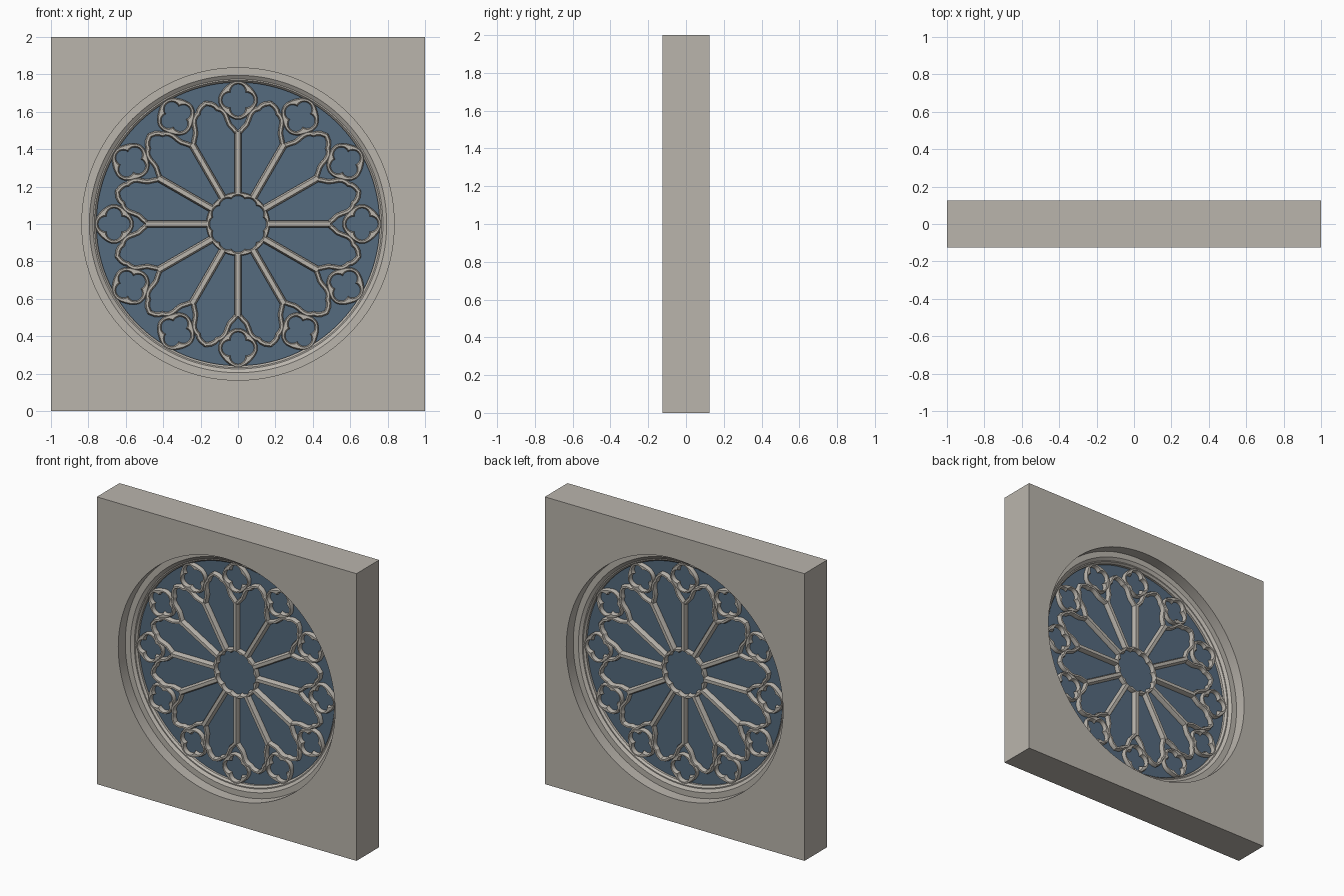
import bpy, bmesh, math
from mathutils import Vector

if "Cube" in bpy.data.objects:
    bpy.data.objects.remove(bpy.data.objects["Cube"])

CZ = 1.0          # height of the window centre
TAU = math.tau


def material(name, rgb):
    m = bpy.data.materials.new(name)
    m.diffuse_color = (*rgb, 1)
    m.use_nodes = True
    m.node_tree.nodes["Principled BSDF"].inputs["Base Color"].default_value = m.diffuse_color
    return m


STONE = material("warm_stone", (0.49, 0.46, 0.415))
GLASS = material("blue_glass", (0.09, 0.145, 0.21))


def finish(name, bm, mat):
    bmesh.ops.recalc_face_normals(bm, faces=bm.faces)
    me = bpy.data.meshes.new(name)
    bm.to_mesh(me)
    bm.free()
    ob = bpy.data.objects.new(name, me)
    bpy.context.collection.objects.link(ob)
    me.materials.append(mat)
    bpy.ops.object.select_all(action='DESELECT')
    ob.select_set(True)
    bpy.context.view_layer.objects.active = ob
    bpy.ops.object.shade_smooth_by_angle(angle=math.radians(30))
    return ob


def bridge(bm, loops, closed):
    """Skin a list of equal cross-sections; each section is a closed polygon."""
    n = len(loops[0])
    pairs = list(zip(loops, loops[1:]))
    if closed:
        pairs.append((loops[-1], loops[0]))
    for a, b in pairs:
        for i in range(n):
            j = (i + 1) % n
            bm.faces.new((a[i], a[j], b[j], b[i]))
    if not closed:
        bm.faces.new(loops[0])
        bm.faces.new(loops[-1])


def polar(bm, section, steps, centre=(0, 0), turn=0.0, start=0.0, span=TAU):
    """Sweep (radius or radius function, y) points round a centre."""
    closed = span == TAU
    loops = []
    for k in range(steps if closed else steps + 1):
        a = start + span * k / steps
        loop = []
        for r, y in section:
            r = r(a) if callable(r) else r
            loop.append(bm.verts.new((centre[0] + r * math.cos(a + turn), y,
                                      CZ + centre[1] + r * math.sin(a + turn))))
        loops.append(loop)
    bridge(bm, loops, closed)


def bar(bm, path, half, face, depth, turn):
    """Chamfered bar along a flat path, mitred at its corners."""
    sec = [(-half, -depth * .4), (-face, -depth), (face, -depth), (half, -depth * .4),
           (half, depth * .4), (face, depth), (-face, depth), (-half, depth * .4)]
    pts = [Vector(p) for p in path]
    c, s = math.cos(turn), math.sin(turn)
    loops = []
    for i, p in enumerate(pts):
        d0 = (p - pts[i - 1]).normalized() if i else (pts[1] - p).normalized()
        d1 = (pts[i + 1] - p).normalized() if i < len(pts) - 1 else d0
        t = (d0 + d1).normalized()
        n = Vector((-t.y, t.x)) / max(t.dot(d0), .6)
        loop = []
        for w, y in sec:
            q = p + n * w
            loop.append(bm.verts.new((q.x * c - q.y * s, y, CZ + q.x * s + q.y * c)))
        loops.append(loop)
    bridge(bm, loops, False)


# Square wall with a round opening
def square(a):
    return 1 / max(abs(math.cos(a)), abs(math.sin(a)))


bm = bmesh.new()
polar(bm, [(square, -.125), (.835, -.125), (.835, .125), (square, .125)], 144)
finish("wall", bm, STONE)

# Ring of 36 arch stones, chamfered toward the glass
bm = bmesh.new()
for k in range(36):
    polar(bm, [(.836, -.048), (.795, -.048), (.775, -.034), (.775, .034),
               (.795, .048), (.836, .048)], 4,
          start=math.radians(5 + 10 * k), span=math.radians(10))
finish("arch_stones", bm, STONE)

# Thin inner moulding
bm = bmesh.new()
polar(bm, [(.78, -.034), (.768, -.034), (.757, -.02), (.757, .02),
           (.768, .034), (.78, .034)], 144)
finish("rim_moulding", bm, STONE)

# Glass disc
bm = bmesh.new()
polar(bm, [(.0, -.004), (.77, -.004), (.77, .004), (.0, .004)], 96)
bmesh.ops.remove_doubles(bm, verts=bm.verts, dist=1e-5)
finish("glass", bm, GLASS)


# Scalloped hub with twelve small lobes
def hub(offset):
    return lambda a: .138 + .013 * abs(math.cos(6 * a)) ** .7 + offset


bm = bmesh.new()
polar(bm, [(.170, -.014), (.165, -.034), (hub(.007), -.034), (hub(0), -.014),
           (hub(0), .014), (hub(.007), .034), (.165, .034), (.170, .014)], 144)
finish("hub_ring", bm, STONE)

# Spokes, each of three stones
bm = bmesh.new()
for k in range(12):
    for r0, r1 in ((.16, .28), (.28, .375), (.375, .495)):
        bar(bm, [(r0, 0), (r1, 0)], .020, .011, .036, k * TAU / 12)
finish("spokes", bm, STONE)

# Pointed petal heads between the spokes, with cusped sides
half_head = [(.462, .124), (.490, .112), (.525, .094), (.550, .090), (.580, .088),
             (.602, .080), (.618, .066), (.624, .054), (.642, .044), (.656, .028), (.668, 0)]
head = half_head + [(a, -t) for a, t in reversed(half_head[:-1])]
bm = bmesh.new()
for k in range(12):
    bar(bm, head, .013, .006, .033, (k + .5) * TAU / 12)
finish("petal_heads", bm, STONE)


# Round four-lobed openings at the spoke ends
def four_lobes(d, r):
    def radius(a):
        f = (a + TAU / 8) % (TAU / 4) - TAU / 8
        return d * math.cos(f) + math.sqrt(r * r - (d * math.sin(f)) ** 2)
    return radius


def outer(offset):
    return lambda a: .101 + .004 * math.cos(4 * a) + offset


bm = bmesh.new()
for k in range(12):
    t = k * TAU / 12
    polar(bm, [(outer(0), -.014), (outer(-.006), -.032), (four_lobes(.045, .046), -.032),
               (four_lobes(.045, .040), -.012), (four_lobes(.045, .040), .012),
               (four_lobes(.045, .046), .032), (outer(-.006), .032), (outer(0), .014)],
          48, (.663 * math.cos(t), .663 * math.sin(t)), t)
finish("quatrefoils", bm, STONE)
